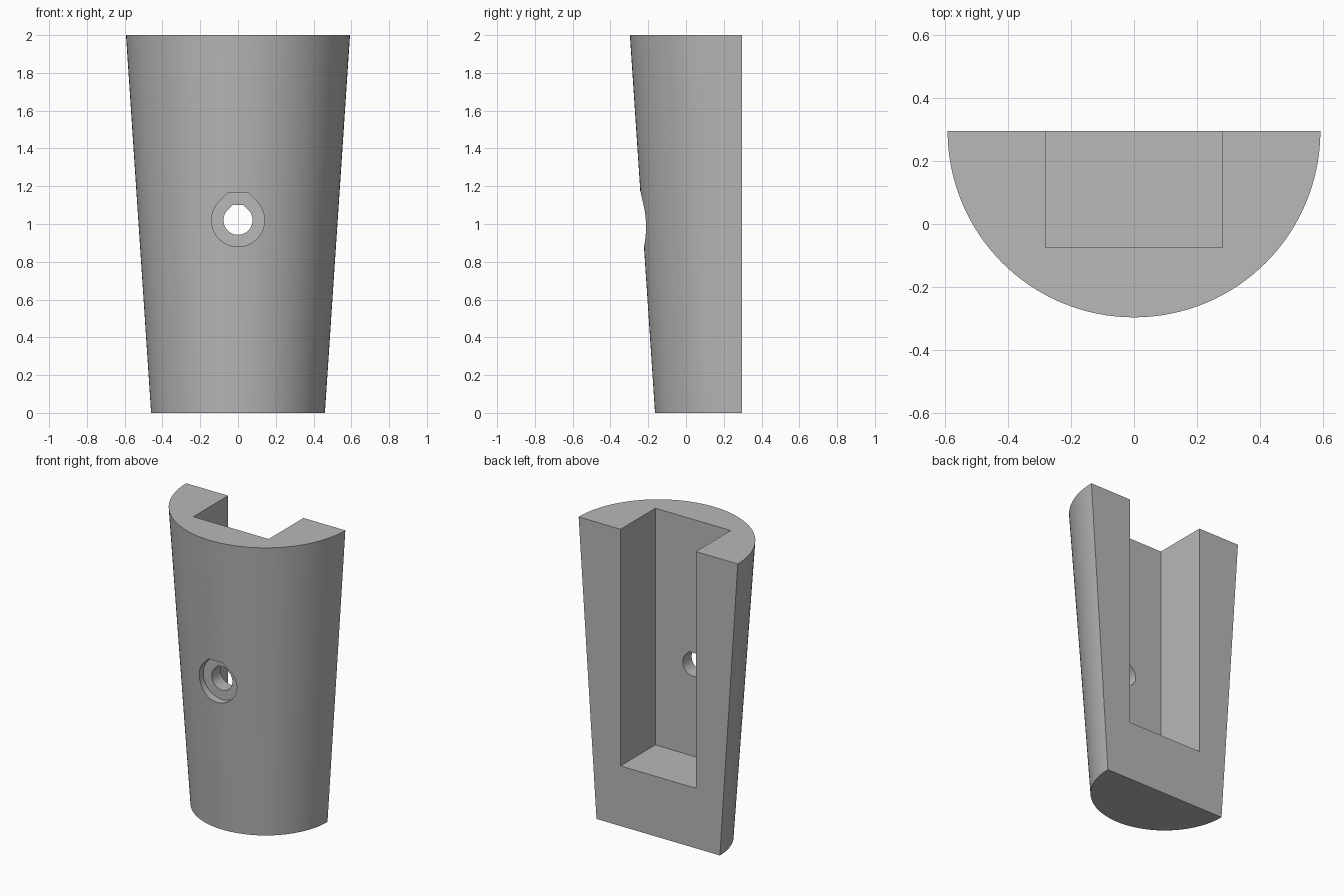
import bpy
import bmesh
from math import cos, sin, pi, sqrt

if "Cube" in bpy.data.objects:
    bpy.data.objects.remove(bpy.data.objects["Cube"], do_unlink=True)

BACK = 0.296      # flat back plane
HEIGHT = 2.0
HOLE_Z = 1.02

grey = bpy.data.materials.new("plain grey")
grey.use_nodes = True
colour = (0.48, 0.48, 0.48, 1)
grey.diffuse_color = colour
grey.node_tree.nodes["Principled BSDF"].inputs["Base Color"].default_value = colour


def loft(name, start, end):
    """Solid between two matching closed outlines."""
    bm = bmesh.new()
    a = [bm.verts.new(p) for p in start]
    b = [bm.verts.new(p) for p in end]
    bm.faces.new(a)
    bm.faces.new(b)
    n = len(a)
    for i in range(n):
        j = (i + 1) % n
        bm.faces.new((a[i], a[j], b[j], b[i]))
    bmesh.ops.recalc_face_normals(bm, faces=bm.faces)
    mesh = bpy.data.meshes.new(name)
    bm.to_mesh(mesh)
    bm.free()
    mesh.materials.append(grey)
    obj = bpy.data.objects.new(name, mesh)
    bpy.context.collection.objects.link(obj)
    return obj


def half_circle(radius, z, steps=64):
    angles = [pi + pi * i / steps for i in range(steps + 1)]
    return [(radius * cos(t), BACK + radius * sin(t), z) for t in angles]


def teardrop(radius, y, steps=54):
    """Round hole outline with 45 degree shoulders and a flat top."""
    angles = [pi / 4 - 1.5 * pi * i / steps for i in range(steps + 1)]
    pts = [(radius * cos(t), radius * sin(t)) for t in angles]
    top = 1.05 * radius
    half = sqrt(2) * radius - top
    pts += [(-half, top), (half, top)]
    return [(x, y, HOLE_Z + z) for x, z in pts]


def rectangle(z):
    return [(-0.281, -0.075, z), (0.281, -0.075, z), (0.281, 1, z), (-0.281, 1, z)]


# Tapered half-round body
body = loft("tapered_half_body", half_circle(0.46, 0), half_circle(0.593, HEIGHT))

# Open pocket, screw head recess and through hole
cutters = [
    loft("pocket_cutter", rectangle(0.405), rectangle(HEIGHT + 0.5)),
    loft("recess_cutter", teardrop(0.14, -0.8), teardrop(0.14, -0.17)),
    loft("hole_cutter", teardrop(0.077, -0.8), teardrop(0.077, 0.1)),
]

bpy.ops.object.select_all(action="DESELECT")
bpy.context.view_layer.objects.active = body
body.select_set(True)
for cutter in cutters:
    cutter.hide_render = True
    mod = body.modifiers.new(cutter.name, "BOOLEAN")
    mod.operation = "DIFFERENCE"
    mod.solver = "EXACT"
    mod.object = cutter
    bpy.ops.object.modifier_apply(modifier=mod.name)
    bpy.data.objects.remove(cutter, do_unlink=True)

bpy.ops.object.shade_smooth_by_angle(angle=pi / 6)
